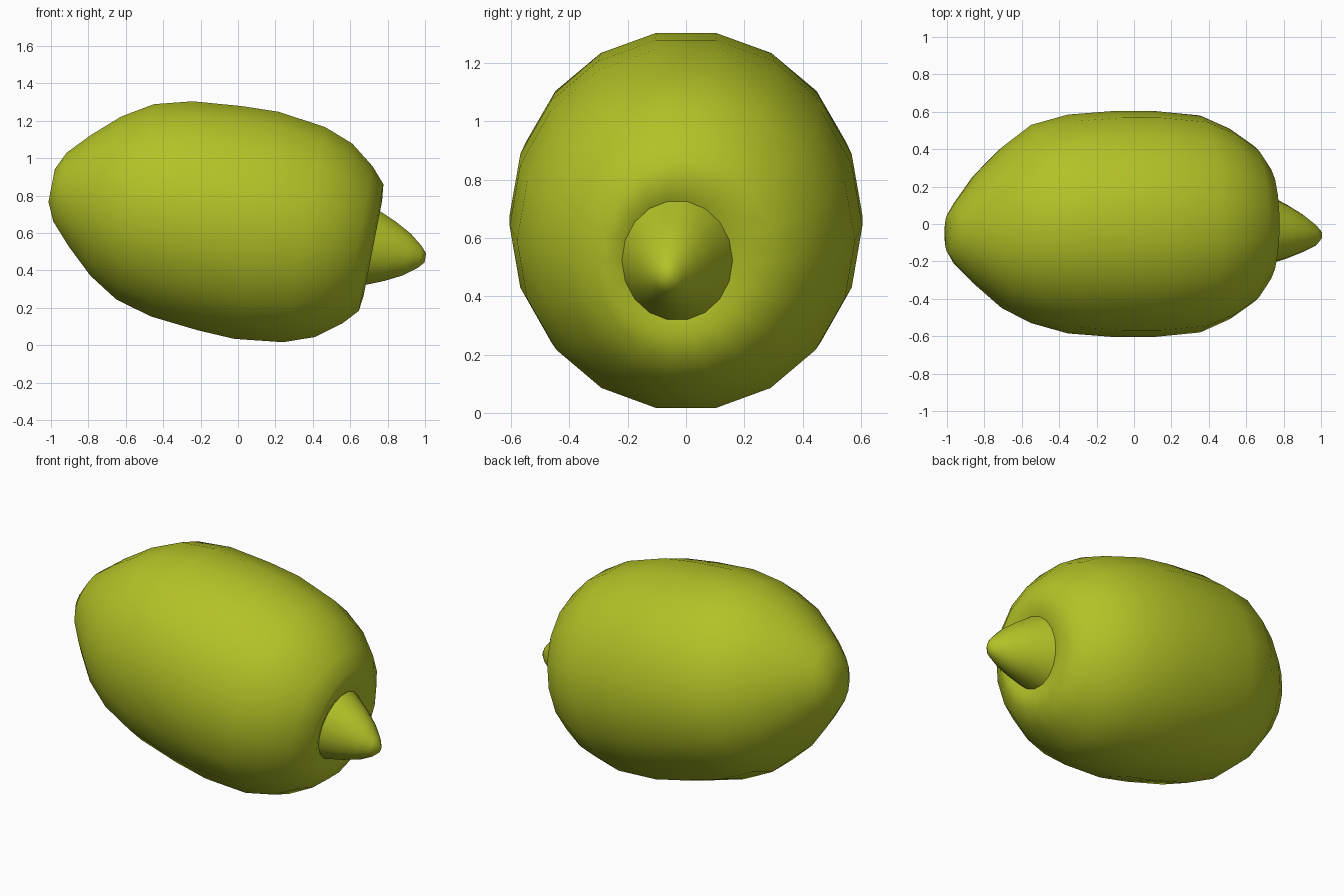
import bpy
import bmesh
from math import cos, sin, pi, radians
from mathutils import Matrix, Vector

default_cube = bpy.data.objects.get("Cube")
if default_cube:
    bpy.data.objects.remove(default_cube, do_unlink=True)

SIDES = 18

# Rind colour
rind = bpy.data.materials.new("yellow green rind")
rind.use_nodes = True
rind_colour = (0.45, 0.54, 0.02, 1.0)
rind.diffuse_color = rind_colour
shader = rind.node_tree.nodes["Principled BSDF"]
shader.inputs["Base Color"].default_value = rind_colour
shader.inputs["Roughness"].default_value = 0.7

# Sections along the fruit: distance, half width, half height, sideways shift
blossom_end = [
    (-1.015, 0.10, 0.09, -0.05),
    (-0.97, 0.17, 0.19, -0.05),
    (-0.86, 0.30, 0.31, -0.03),
    (-0.72, 0.43, 0.44, -0.02),
]
belly = [
    (-0.56, 0.53, 0.54, 0),
    (-0.36, 0.585, 0.595, 0),
    (-0.10, 0.605, 0.62, 0),
    (0.10, 0.605, 0.628, 0),
    (0.36, 0.58, 0.595, 0),
    (0.52, 0.51, 0.535, 0),
    (0.65, 0.42, 0.435, 0),
    (0.725, 0.31, 0.35, 0),
]
hollow_and_nipple = [
    (0.735, 0.24, 0.26, -0.02),
    (0.72, 0.19, 0.21, -0.03),
    (0.83, 0.145, 0.163, -0.04),
    (0.92, 0.10, 0.115, -0.05),
    (0.99, 0.055, 0.06, -0.06),
    (1.02, 0.02, 0.025, -0.06),
]


def add_ring(bm, section):
    """Place one oval ring of vertices across the fruit's axis."""
    along, half_width, half_height, shift = section
    ring = []
    for i in range(SIDES):
        angle = 2 * pi * i / SIDES
        point = Vector((along, shift + half_width * cos(angle), half_height * sin(angle)))
        ring.append(bm.verts.new(point))
    return ring


def loft(name, sections, placement, material):
    """Join rings into a closed, smooth body."""
    bm = bmesh.new()
    rings = [add_ring(bm, section) for section in sections]
    for first, second in zip(rings, rings[1:]):
        for i in range(SIDES):
            j = (i + 1) % SIDES
            bm.faces.new((first[i], first[j], second[j], second[i]))
    bm.faces.new(rings[0])
    bm.faces.new(rings[-1])
    bmesh.ops.recalc_face_normals(bm, faces=bm.faces)
    bm.transform(placement)
    for face in bm.faces:
        face.smooth = True
    mesh = bpy.data.meshes.new(name)
    bm.to_mesh(mesh)
    bm.free()
    mesh.materials.append(material)
    obj = bpy.data.objects.new(name, mesh)
    bpy.context.collection.objects.link(obj)
    return obj


# Whole fruit, with its stalkless tip dipping toward the ground
lean = Matrix.Translation((0, 0, 0.66)) @ Matrix.Rotation(radians(11), 4, "Y")
fruit = loft("citrus_fruit", blossom_end + belly + hollow_and_nipple, lean, rind)

# Smooth the skin but keep the crease around the nipple
bpy.ops.object.select_all(action="DESELECT")
fruit.select_set(True)
bpy.context.view_layer.objects.active = fruit
bpy.ops.object.shade_smooth_by_angle(angle=radians(75))
